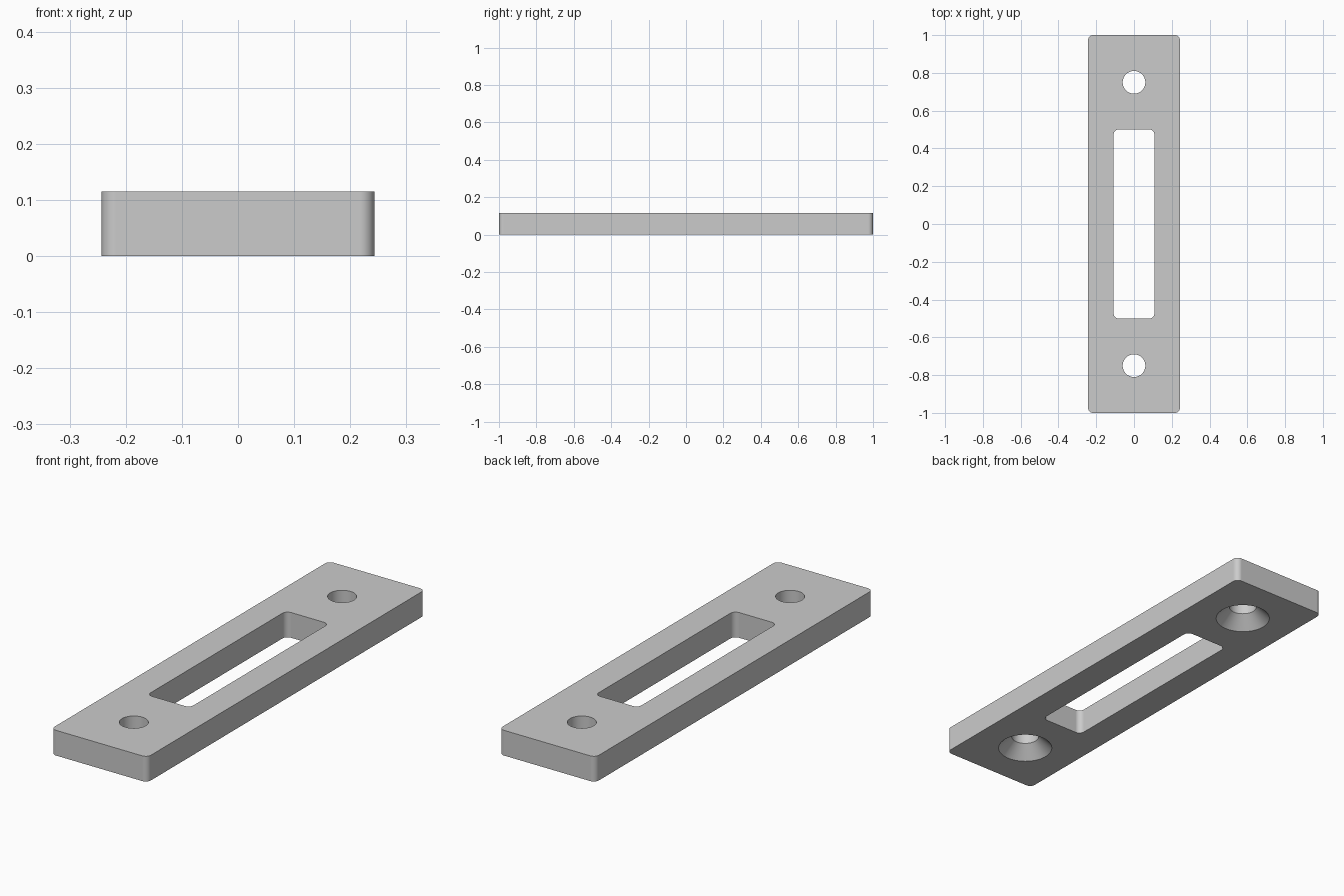
import bpy, bmesh, math

cube = bpy.data.objects.get("Cube")
if cube:
    bpy.data.objects.remove(cube, do_unlink=True)

THICK = 0.115
HOLE_Y = 0.75
HOLE_R = 0.06
SINK_R = 0.118
SINK_DEPTH = 0.058

grey = bpy.data.materials.new("plain grey")
grey.use_nodes = True
grey.diffuse_color = (0.6, 0.6, 0.6, 1)
grey.node_tree.nodes["Principled BSDF"].inputs["Base Color"].default_value = (0.6, 0.6, 0.6, 1)


def finish(name, bm):
    bmesh.ops.recalc_face_normals(bm, faces=bm.faces)
    mesh = bpy.data.meshes.new(name)
    bm.to_mesh(mesh)
    bm.free()
    mesh.materials.append(grey)
    ob = bpy.data.objects.new(name, mesh)
    bpy.context.collection.objects.link(ob)
    return ob


def rounded_block(name, width, length, z0, z1, radius):
    """Box with its upright edges rounded."""
    bm = bmesh.new()
    bmesh.ops.create_cube(bm, size=1)
    for v in bm.verts:
        v.co = (v.co.x * width, v.co.y * length, z1 if v.co.z > 0 else z0)
    upright = [e for e in bm.edges if abs(e.verts[0].co.z - e.verts[1].co.z) > 0.01]
    bmesh.ops.bevel(bm, geom=upright, offset=radius, segments=8,
                    profile=0.5, affect='EDGES')
    return finish(name, bm)


def turned_cutter(name, y, profile, sides=64):
    """Solid of revolution from (radius, height) pairs."""
    bm = bmesh.new()
    rings = []
    for r, z in profile:
        rings.append([bm.verts.new((r * math.cos(math.tau * i / sides),
                                    y + r * math.sin(math.tau * i / sides), z))
                      for i in range(sides)])
    for a, b in zip(rings, rings[1:]):
        for i in range(sides):
            j = (i + 1) % sides
            bm.faces.new((a[i], a[j], b[j], b[i]))
    bm.faces.new(rings[0][::-1])
    bm.faces.new(rings[-1])
    return finish(name, bm)


# Plate body
plate = rounded_block("strike_plate", 0.486, 2.0, 0, THICK, 0.026)

# Central slot and the two screw holes, countersunk from below
over = 0.02
slope = (SINK_R - HOLE_R) / SINK_DEPTH
bore = [(SINK_R + over * slope, -over), (HOLE_R, SINK_DEPTH), (HOLE_R, THICK + over)]
cutters = [rounded_block("slot_cutter", 0.216, 1.0, -over, THICK + over, 0.026)]
cutters += [turned_cutter("screw_hole_cutter", s * HOLE_Y, bore) for s in (-1, 1)]

bpy.ops.object.select_all(action='DESELECT')
bpy.context.view_layer.objects.active = plate
plate.select_set(True)
for cutter in cutters:
    cutter.hide_render = True
    mod = plate.modifiers.new("cut", 'BOOLEAN')
    mod.operation = 'DIFFERENCE'
    mod.solver = 'EXACT'
    mod.object = cutter
    bpy.ops.object.modifier_apply(modifier=mod.name)
    bpy.data.objects.remove(cutter, do_unlink=True)

# Smooth curved walls, crisp rims, level flats
bpy.ops.object.shade_smooth_by_angle(angle=math.radians(30))
weighted = plate.modifiers.new("weighted_normals", 'WEIGHTED_NORMAL')
weighted.keep_sharp = True
